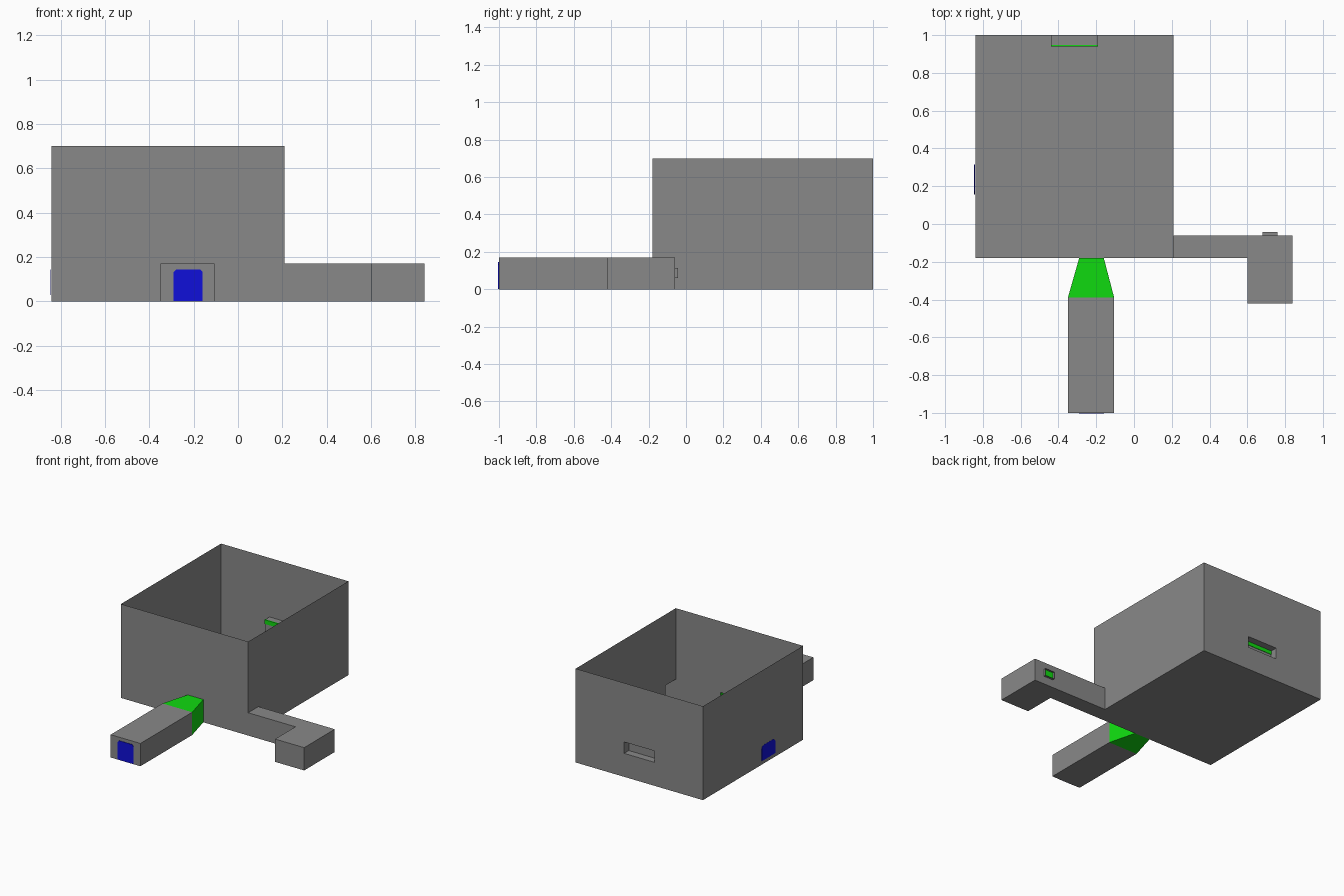
import bpy, bmesh
from mathutils import Vector

if "Cube" in bpy.data.objects:
    bpy.data.objects.remove(bpy.data.objects["Cube"])


def material(name, rgb):
    m = bpy.data.materials.new(name)
    m.diffuse_color = (*rgb, 1)
    m.use_nodes = True
    m.node_tree.nodes["Principled BSDF"].inputs["Base Color"].default_value = m.diffuse_color
    return m


GREY = material("wall grey", (0.25, 0.25, 0.25))
GREEN = material("bright green", (0.005, 0.70, 0.005))
BLUE = material("door blue", (0.005, 0.005, 0.70))


def finish(name, bm, mat):
    bmesh.ops.remove_doubles(bm, verts=bm.verts, dist=0.0005)
    bmesh.ops.recalc_face_normals(bm, faces=bm.faces)
    me = bpy.data.meshes.new(name)
    bm.to_mesh(me)
    bm.free()
    me.materials.append(mat)
    ob = bpy.data.objects.new(name, me)
    bpy.context.collection.objects.link(ob)
    return ob


def face(bm, pts):
    bm.faces.new([bm.verts.new(p) for p in pts])


def wall(bm, a, b, z0, z1, hole=None):
    """Upright sheet from plan point a to b; hole = (start, end, low, high) along it."""
    a, b = Vector(a), Vector(b)
    length = (b - a).length

    def rect(s0, s1, lo, hi):
        if s1 - s0 > 0.001 and hi - lo > 0.001:
            p, q = a.lerp(b, s0 / length), a.lerp(b, s1 / length)
            face(bm, [(*p, lo), (*q, lo), (*q, hi), (*p, hi)])

    if not hole:
        rect(0, length, z0, z1)
        return
    s0, s1, lo, hi = hole
    rect(0, s0, z0, z1)
    rect(s1, length, z0, z1)
    rect(s0, s1, z0, lo)
    rect(s0, s1, hi, z1)


def shell(name, plan, z0, z1, mat, holes={}, open_sides=(), top=True):
    """Hollow thin-walled block over a counter-clockwise plan outline."""
    bm = bmesh.new()
    face(bm, [(*p, z0) for p in reversed(plan)])
    if top:
        face(bm, [(*p, z1) for p in plan])
    for i, p in enumerate(plan):
        if i not in open_sides:
            wall(bm, p, plan[(i + 1) % len(plan)], z0, z1, holes.get(i))
    return finish(name, bm, mat)


def box_plan(x0, x1, y0, y1):
    return [(x0, y0), (x1, y0), (x1, y1), (x0, y1)]


def door(name, centre, width, z0, z1, cut, axis, mat):
    """Thin plate with clipped top corners, facing -y or -x."""
    w = width / 2
    prof = [(-w, z0), (w, z0), (w, z1 - cut), (w - cut, z1), (cut - w, z1), (-w, z1 - cut)]
    bm = bmesh.new()
    cx, cy = centre
    face(bm, [(cx + s, cy, z) if axis == 'y' else (cx, cy - s, z) for s, z in prof])
    ext = bmesh.ops.extrude_face_region(bm, geom=bm.faces[:])
    vs = [v for v in ext["geom"] if isinstance(v, bmesh.types.BMVert)]
    bmesh.ops.translate(bm, verts=vs, vec=(0, -0.004, 0) if axis == 'y' else (-0.004, 0, 0))
    return finish(name, bm, mat)


H = 0.17
# Open-topped room: passage openings in front and right walls, slot in the back wall
shell("room", box_plan(-0.84, 0.21, -0.18, 1.0), 0, 0.70, GREY, top=False,
      holes={0: (0.55, 0.68, 0, H), 1: (0, 0.12, 0, H), 2: (0.40, 0.65, 0.175, 0.26)})

# Front passage and its tapering mouth
shell("front_passage", box_plan(-0.35, -0.105, -1.0, -0.39), 0, H, GREY, open_sides=(2,))
shell("passage_funnel", [(-0.35, -0.39), (-0.105, -0.39), (-0.16, -0.18), (-0.29, -0.18)],
      0, H, GREEN, open_sides=(0, 2))
door("front_door", (-0.225, -1.0), 0.13, 0.002, 0.145, 0.012, 'y', BLUE)

# L-shaped side passage
shell("side_passage", [(0.21, -0.18), (0.60, -0.18), (0.60, -0.42), (0.84, -0.42),
                       (0.84, -0.06), (0.21, -0.06)], 0, H, GREY, open_sides=(5,))

# Small hatch on the side passage: open grey frame with a green back
shell("hatch_frame", box_plan(0.68, 0.76, -0.06, -0.043), 0.06, 0.115, GREY, open_sides=(0, 2))
bm = bmesh.new()
wall(bm, (0.76, -0.057), (0.68, -0.057), 0.06, 0.115)
finish("hatch_panel", bm, GREEN)

# Slot recess reaching into the room, with a green strip along its inner top edge
shell("slot_recess", box_plan(-0.44, -0.19, 0.945, 1.0), 0.175, 0.26, GREY, open_sides=(2,))
shell("slot_strip", box_plan(-0.44, -0.19, 0.939, 0.948), 0.232, 0.263, GREEN)

# Left wall hatch: grey frame with a blue plate
bm = bmesh.new()
wall(bm, (-0.845, 0.34), (-0.845, 0.13), 0.02, 0.155, (0.03, 0.18, 0.035, 0.14))
finish("left_hatch_frame", bm, GREY)
door("left_hatch_panel", (-0.842, 0.235), 0.16, 0.03, 0.143, 0.02, 'x', BLUE)
